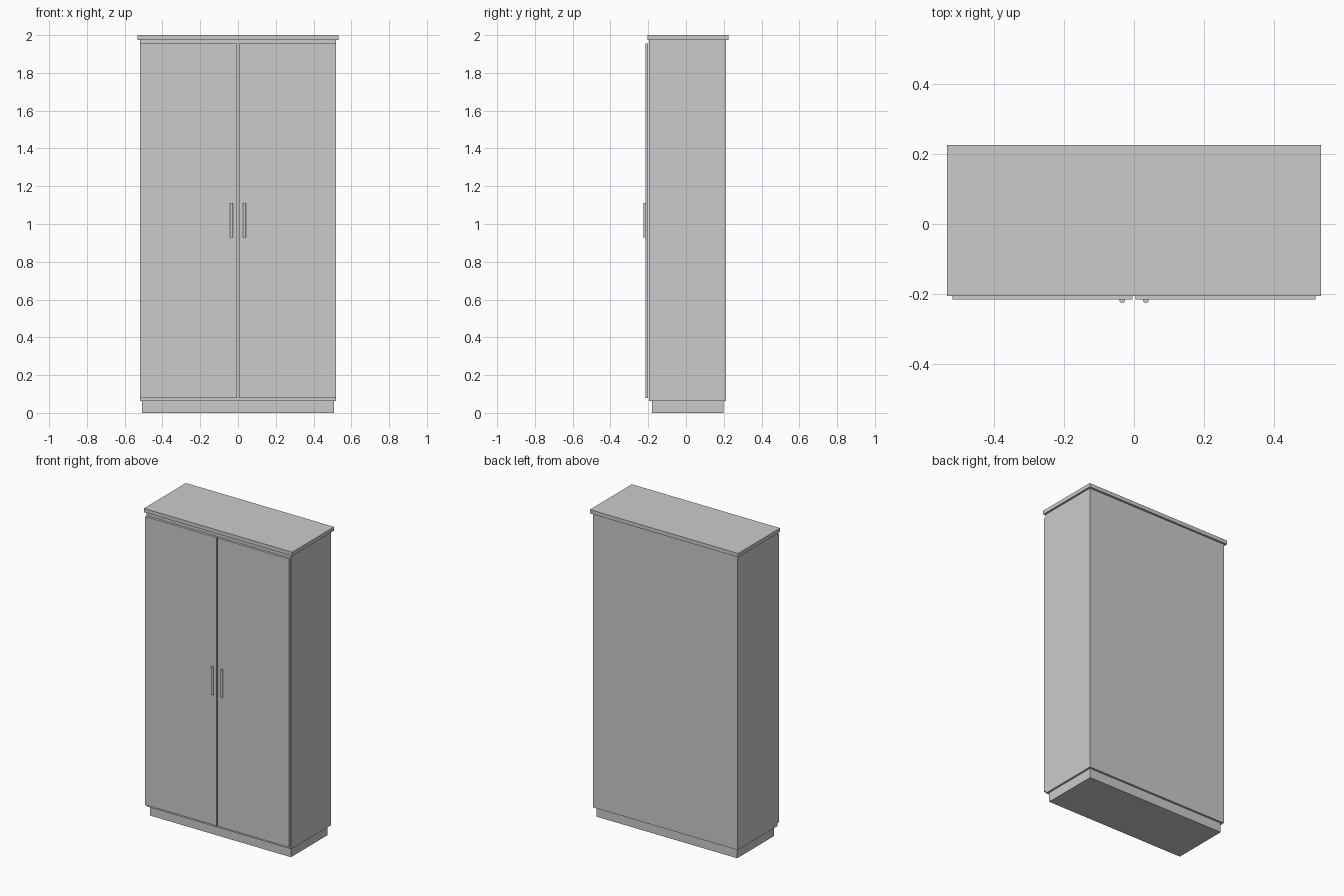
import bpy
import math

if "Cube" in bpy.data.objects:
    bpy.data.objects.remove(bpy.data.objects["Cube"])


def box(name, x, y, z):
    """Box from (min, max) ranges on each axis."""
    centre = [(a + b) / 2 for a, b in (x, y, z)]
    bpy.ops.mesh.primitive_cube_add(size=1, location=centre)
    ob = bpy.context.object
    ob.name = name
    ob.scale = [b - a for a, b in (x, y, z)]
    bpy.ops.object.transform_apply(location=False, rotation=False, scale=True)
    return ob


# Recessed plinth, carcass and overhanging top
box("plinth", (-0.507, 0.507), (-0.18, 0.198), (0, 0.062))
box("carcass", (-0.52, 0.52), (-0.197, 0.212), (0.062, 1.975))
box("top_panel", (-0.533, 0.533), (-0.205, 0.226), (1.975, 2.0))

# Pair of doors standing just proud of the carcass, each with a bar handle
for side, s in (("left", -1), ("right", 1)):
    box(side + "_door", sorted((s * 0.004, s * 0.518)),
        (-0.215, -0.2), (0.08, 1.955))
    bpy.ops.mesh.primitive_cylinder_add(
        vertices=16, radius=0.008, depth=0.182,
        location=(s * 0.034, -0.217, 1.019))
    handle = bpy.context.object
    handle.name = side + "_handle"
    bpy.ops.object.shade_smooth_by_angle(angle=math.radians(30))
